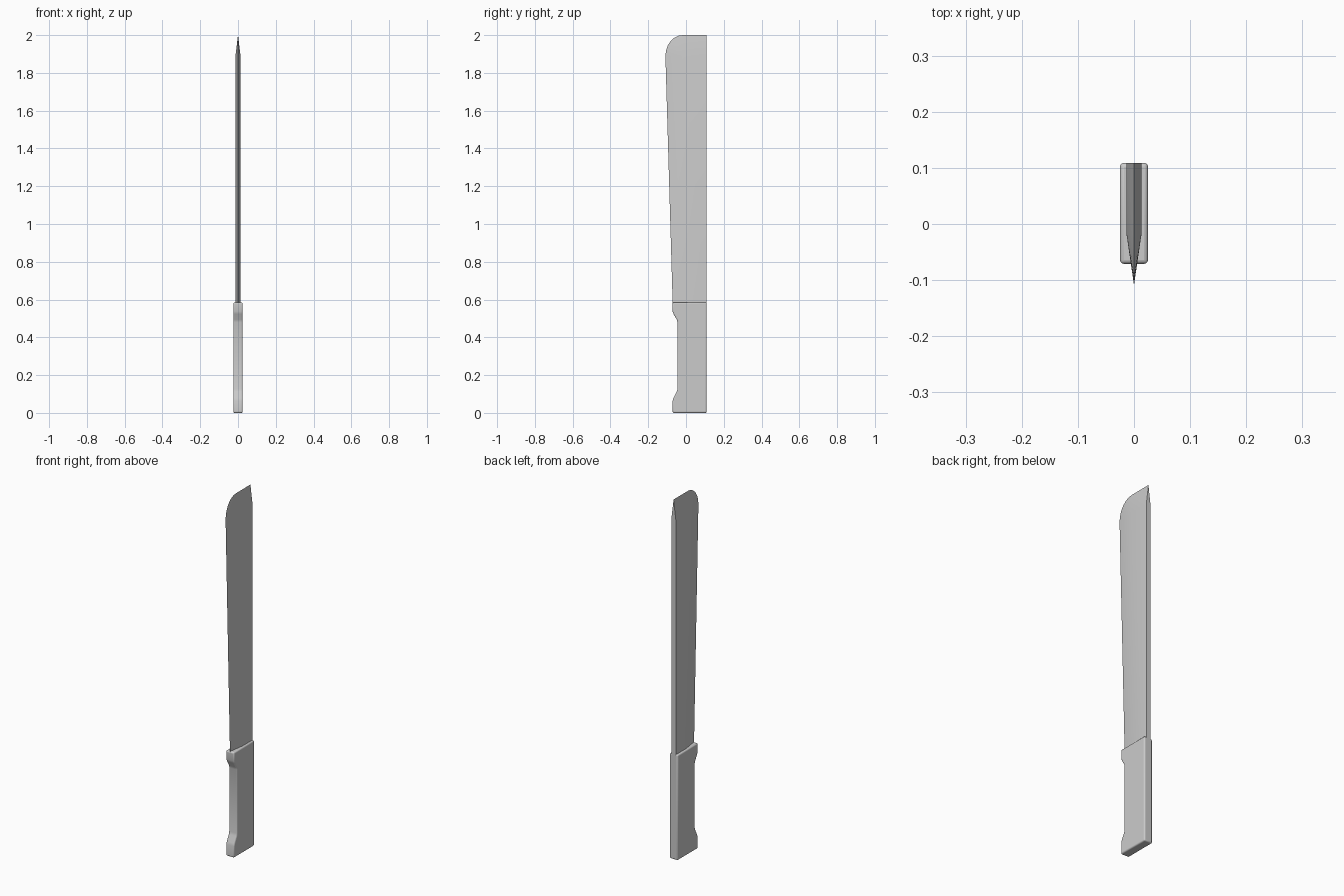
import bpy, bmesh, math

if "Cube" in bpy.data.objects:
    bpy.data.objects.remove(bpy.data.objects["Cube"])

SPINE = 0.109      # y of the straight back
T = 0.0135         # blade half thickness
CY, CZ = -0.017, 1.89   # centre of the rounded tip corner


def make_object(name, bm, angle):
    bmesh.ops.recalc_face_normals(bm, faces=bm.faces)
    mesh = bpy.data.meshes.new(name)
    bm.to_mesh(mesh)
    bm.free()
    obj = bpy.data.objects.new(name, mesh)
    bpy.context.collection.objects.link(obj)
    bpy.ops.object.select_all(action='DESELECT')
    obj.select_set(True)
    bpy.context.view_layer.objects.active = obj
    bpy.ops.object.shade_smooth_by_angle(angle=math.radians(angle))
    return obj


# Blade: one half, thick flat behind a bevel that runs round the edge and tip
bm = bmesh.new()
v = lambda x, y, z: bm.verts.new((x, y, z))
base = 0.56
back_low, back_top = v(T, SPINE, base), v(T, SPINE, CZ)
corner, corner_low = v(T, CY, CZ), v(T, 0.02, base)
spine_low, spine_tip = v(0, SPINE, base), v(0, SPINE, 2.0)
edge_low = v(0, -0.07, base)
N = 6
arc = []
for i in range(N + 1):
    a = math.pi / 2 * i / N
    arc.append(v(0, CY - 0.092 * math.sin(a), CZ + 0.11 * math.cos(a)))
bm.faces.new((back_low, back_top, corner, corner_low))      # flat side
bm.faces.new((back_top, spine_tip, arc[0], corner))         # top bevel
for p, q in zip(arc, arc[1:]):                              # rounded tip
    bm.faces.new((corner, p, q))
bm.faces.new((corner, arc[-1], edge_low, corner_low))       # cutting bevel
bm.faces.new((spine_low, spine_tip, back_top, back_low))    # spine
bm.faces.new((spine_low, back_low, corner_low, edge_low))   # hidden base
bmesh.ops.recalc_face_normals(bm, faces=bm.faces)
half = bm.faces[:] + bm.edges[:] + bm.verts[:]
bmesh.ops.mirror(bm, geom=half, axis='X', merge_dist=0.00001)
bmesh.ops.remove_doubles(bm, verts=bm.verts, dist=0.00001)
make_object("blade", bm, 20)

# Handle: side profile with a finger scallop, extruded and rounded
profile = [(SPINE, 0.0), (SPINE, 0.585), (-0.071, 0.585), (-0.071, 0.538),
           (-0.066, 0.523), (-0.049, 0.494), (-0.045, 0.480),
           (-0.045, 0.127), (-0.049, 0.112), (-0.066, 0.080),
           (-0.071, 0.064), (-0.071, 0.0)]
bm = bmesh.new()
face = bm.faces.new([bm.verts.new((-0.025, y, z)) for y, z in profile])
ext = bmesh.ops.extrude_face_region(bm, geom=[face])
bmesh.ops.translate(bm, vec=(0.05, 0, 0),
                    verts=[g for g in ext["geom"] if isinstance(g, bmesh.types.BMVert)])
handle = make_object("handle", bm, 40)
bevel = handle.modifiers.new("rounding", 'BEVEL')
bevel.width = 0.007
bevel.segments = 3
bevel.limit_method = 'ANGLE'
bevel.angle_limit = math.radians(50)
